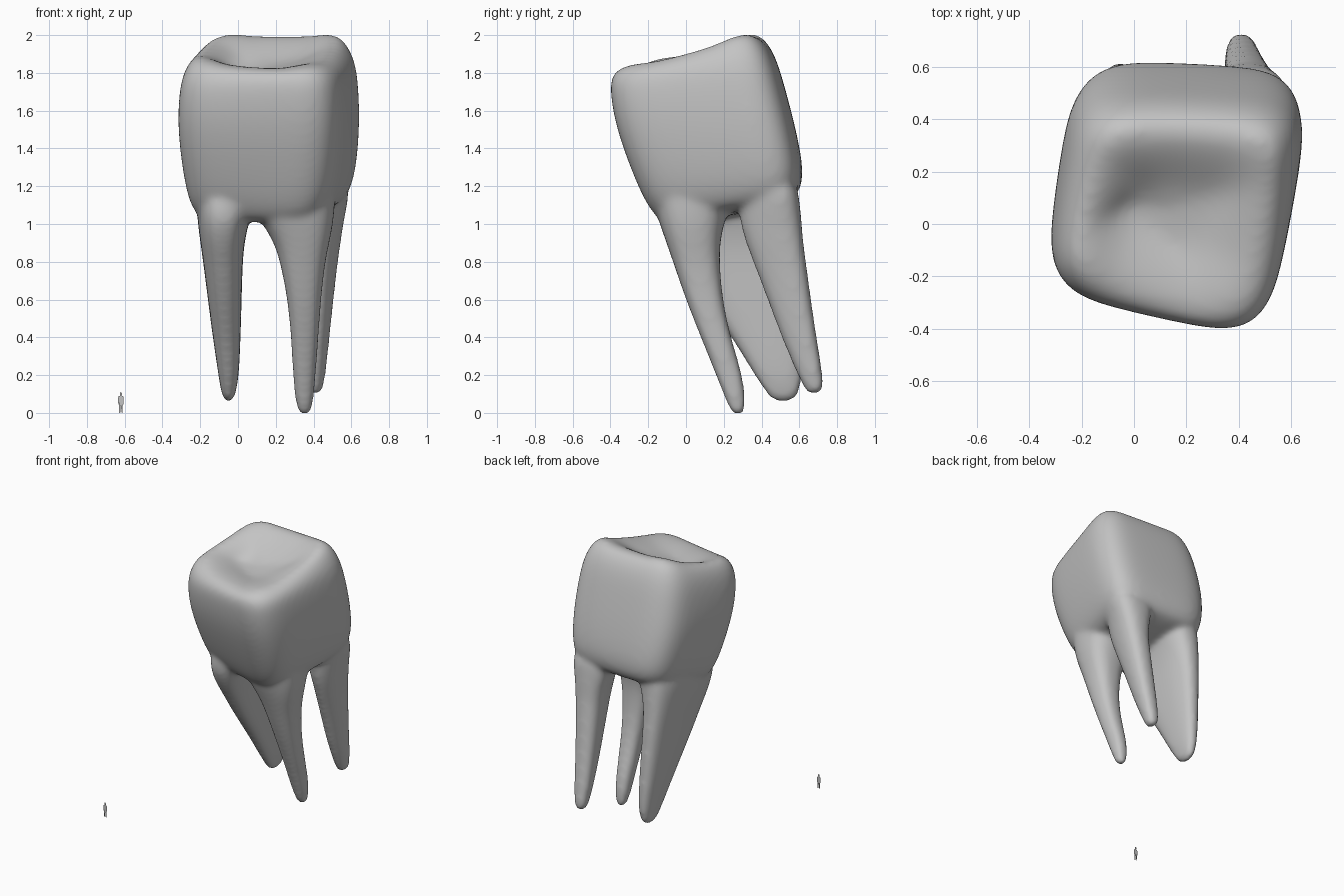
import bpy, bmesh
from math import cos, sin, pi, copysign

cube = bpy.data.objects.get("Cube")
if cube:
    bpy.data.objects.remove(cube, do_unlink=True)

# One plain grey for everything
grey = bpy.data.materials.new("plain_grey")
grey.use_nodes = True
colour = (0.55, 0.55, 0.55, 1)
grey.diffuse_color = colour
grey.node_tree.nodes["Principled BSDF"].inputs["Base Color"].default_value = colour


def make_object(name, bm):
    bmesh.ops.recalc_face_normals(bm, faces=bm.faces)
    mesh = bpy.data.meshes.new(name)
    bm.to_mesh(mesh)
    bm.free()
    mesh.materials.append(grey)
    obj = bpy.data.objects.new(name, mesh)
    bpy.context.collection.objects.link(obj)
    return obj


def rounded(t, power):
    """Point on a rounded square that spans -1 to 1."""
    c, s = cos(t), sin(t)
    return copysign(abs(c) ** (2 / power), c), copysign(abs(s) ** (2 / power), s)


def loft(bm, rings, power, skew=0, taper=0, sides=24):
    """Skin rings of (front z, back z, x0, x1, y0, y1, corner lift)."""
    loops = []
    for zf, zb, x0, x1, y0, y1, lift in rings:
        loop = []
        for i in range(sides):
            u, v = rounded(2 * pi * (i + 0.5) / sides, power)
            # taper narrows the front; skew leans the sides and slants the front
            x = (x0 + x1) / 2 + u * (1 + taper * v) * (x1 - x0) / 2
            x += skew * v * (0.075 + 0.015 * u)
            y = (y0 + y1) / 2 + v * (y1 - y0) / 2 - skew * u * (0.058 - 0.037 * v)
            z = zf + (zb - zf) * (v + 1) / 2 + lift * (u * u * v * v - 0.2 * u * (1 - v))
            loop.append(bm.verts.new((x, y, z)))
        loops.append(loop)
    for a, b in zip(loops, loops[1:]):
        for i in range(sides):
            j = (i + 1) % sides
            bm.faces.new((a[i], a[j], b[j], b[i]))
    bm.faces.new(loops[0])
    bm.faces.new(loops[-1])


# Crown, from the neck up over the rim and down into the hollow
crown = [
    (.98, 1.11, -.14, .46, -.04, .54, 0),
    (1.05, 1.17, -.225, .54, -.14, .60, 0),
    (1.22, 1.28, -.265, .585, -.225, .623, 0),
    (1.50, 1.50, -.30, .607, -.33, .58, 0),
    (1.68, 1.72, -.292, .602, -.36, .522, 0),
    (1.77, 1.88, -.27, .585, -.36, .475, 0),
    (1.81, 1.965, -.225, .535, -.32, .42, .05),
    (1.825, 2.0, -.16, .48, -.24, .35, .06),
    (1.815, 1.945, -.06, .38, -.11, .24, .03),
    (1.795, 1.86, .03, .26, 0, .13, 0),
]

# Roots: z, x0, x1, y0, y1
front_root = [
    (1.25, .05, .52, -.19, .25), (1.1, .06, .515, -.17, .24),
    (1.0, .13, .505, -.14, .20), (.9, .19, .485, -.105, .182),
    (.8, .222, .462, -.07, .178), (.6, .262, .44, -.003, .194),
    (.4, .28, .427, .077, .238), (.2, .29, .412, .157, .302),
    (.06, .302, .40, .212, .318), (-.02, .322, .385, .248, .308),
]
back_root = [
    (1.25, .27, .59, .28, .585), (1.12, .29, .578, .275, .603),
    (1.0, .325, .553, .285, .615), (.9, .342, .54, .315, .622),
    (.8, .345, .525, .352, .637), (.6, .345, .503, .43, .663),
    (.4, .347, .483, .502, .693), (.2, .355, .463, .588, .726),
    (.13, .365, .45, .622, .728), (.095, .385, .435, .645, .712),
]
wide_root = [
    (1.25, -.205, .12, -.11, .55), (1.1, -.222, .09, -.15, .56),
    (1.0, -.213, .055, -.135, .565), (.9, -.20, .035, -.085, .572),
    (.8, -.185, .025, -.02, .582), (.6, -.16, .02, .10, .597),
    (.4, -.134, .014, .24, .612), (.2, -.104, .006, .36, .618),
    (.11, -.09, -.01, .42, .605), (.055, -.072, -.028, .46, .57),
]

# Tooth: all parts fused into one smooth skin
bm = bmesh.new()
loft(bm, crown, 4.3, skew=1)
for root, power, taper in ((front_root, 2.6, 0), (back_root, 2.4, 0.25), (wide_root, 2.7, 0)):
    loft(bm, [(z, z, x0, x1, y0, y1, 0) for z, x0, x1, y0, y1 in root], power, taper=taper)
tooth = make_object("tooth", bm)
tooth.modifiers.new("round", "SUBSURF").levels = 2
tooth.modifiers["round"].render_levels = 2
fuse = tooth.modifiers.new("fuse", "REMESH")
fuse.mode = "VOXEL"
fuse.voxel_size = 0.016
fuse.use_smooth_shade = True
soften = tooth.modifiers.new("soften", "SMOOTH")
soften.factor = 0.5
soften.iterations = 18

# Tiny flat standing figure, for scale
half = [(0, .050), (.003, .002), (.009, 0), (.010, .045), (.011, .060), (.012, .045),
        (.015, .045), (.015, .080), (.011, .089), (.004, .091), (.006, .100), (.004, .108), (0, .110)]
outline = half + [(-x, z) for x, z in half[-2:0:-1]]
bm = bmesh.new()
bm.faces.new([bm.verts.new((x - .62, -.72, z)) for x, z in outline])
figure = make_object("standing_figure", bm)
plate = figure.modifiers.new("thickness", "SOLIDIFY")
plate.thickness = 0.001
plate.offset = 0
